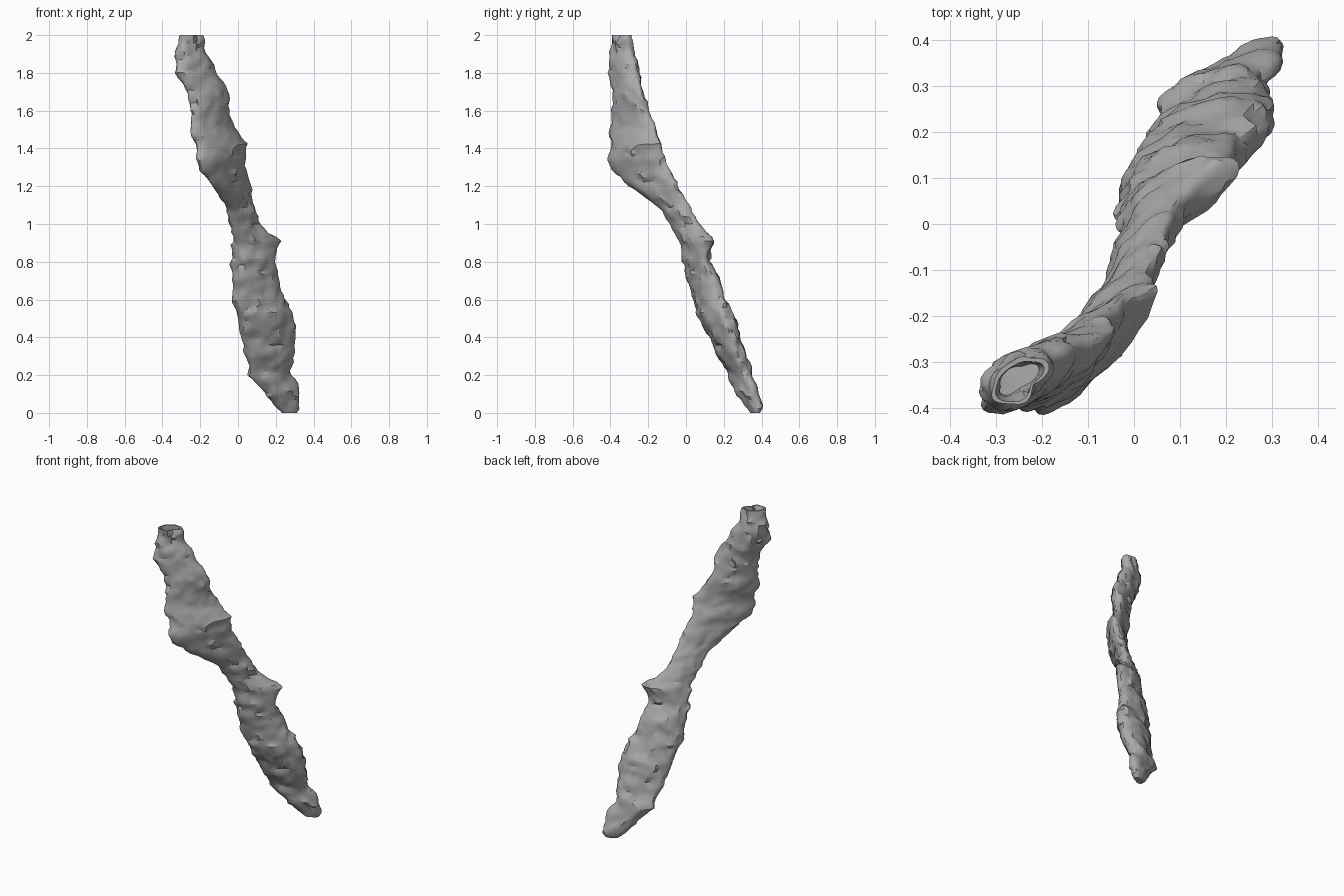
import bpy, bmesh, math
from mathutils import Vector, noise

old = bpy.data.objects.get("Cube")
if old:
    bpy.data.objects.remove(old, do_unlink=True)

# Cross-section limits in hundredths: height, x low, x high, y low, y high
SECTIONS = [
    (0, 23, 31, 34, 39), (3, 20, 33, 32, 41), (10, 15, 32, 27, 39),
    (20, 6, 28, 23, 35), (30, 5, 30, 17, 31), (40, 1, 30, 12, 29),
    (48, 0, 31, 8, 27), (60, -3, 25, 4, 21), (72, -3, 21, 1, 18),
    (80, -3, 19, -1, 13), (87, -3, 20, -2, 13), (92, -3, 22, -4, 15),
    (99, -4, 12, -8, 8), (110, -6, 8, -15, 1), (120, -14, 6, -31, -4),
    (126, -18, 5, -36, -7), (133, -22, 4, -42, -10), (142, -22, 5, -40, -13),
    (150, -25, -1, -40, -16), (160, -25, -5, -39, -20),
    (170, -27, -5, -39, -23), (180, -33, -11, -41, -24),
    (190, -33, -17, -40, -27), (200, -31, -19, -39, -29),
]
SIDES, ROWS = 32, 90


def section_at(z):
    """Centre and half widths of the body at height z."""
    h = z * 100
    for low, high in zip(SECTIONS, SECTIONS[1:]):
        if h <= high[0] + 1e-6:
            break
    t = (h - low[0]) / (high[0] - low[0])
    x0, x1, y0, y1 = [(a + (b - a) * t) / 100 for a, b in zip(low[1:], high[1:])]
    return (x0 + x1) / 2, (y0 + y1) / 2, (x1 - x0) / 2, (y1 - y0) / 2


def slant(z):
    """How strongly the oval is flattened along the diagonal."""
    if z < 0.8:
        return 0.55
    return min(0.86, 0.98 - 0.75 * abs(z - 1.36))


def ring(bm, z, scale=1.0, rough=1.0):
    """Slanted oval with a lumpy, ridged outline."""
    cx, cy, a, b = section_at(z)
    lean = math.acos(slant(z))
    verts = []
    for i in range(SIDES):
        t = math.tau * i / SIDES
        off = Vector((a * math.cos(t), b * math.cos(t - lean), 0)) * scale
        p = Vector((cx, cy, z)) + off
        broad = noise.noise(Vector((off.x * 10, off.y * 10, z * 12)))
        fine = noise.noise(Vector((off.x * 22, off.y * 22, z * 24 + 7)))
        ridge = abs(noise.noise(Vector((off.x * 14, off.y * 14, z * 18 + 3))))
        bump = 0.014 * broad + 0.014 * fine + 0.02 * (ridge - 0.15)
        p += off.normalized() * bump * rough
        if 0.01 < z < 1.98:
            p.z += 0.012 * rough * noise.noise(p * 16)
        verts.append(bm.verts.new(p))
    return verts


def bridge(bm, lower, upper):
    for i in range(SIDES):
        j = (i + 1) % SIDES
        bm.faces.new((lower[i], lower[j], upper[j], upper[i]))


# Twisted, lumpy body with a rounded foot and a hollow, open top
bm = bmesh.new()
heights = [2 * i / ROWS for i in range(ROWS + 1)]
rings = [ring(bm, z, rough=0.3 if z < 0.04 else 1.0) for z in heights]
for lower, upper in zip(rings, rings[1:]):
    bridge(bm, lower, upper)
bm.faces.new(list(reversed(rings[0])))

# Hollow inside the open end
inner = [ring(bm, z, s, 0.8) for z, s in ((2.0, 0.8), (1.95, 0.72), (1.9, 0.5))]
for lower, upper in zip([rings[-1]] + inner, inner):
    bridge(bm, lower, upper)
bm.faces.new(inner[-1])

bmesh.ops.recalc_face_normals(bm, faces=bm.faces)
bmesh.ops.triangulate(bm, faces=bm.faces)
mesh = bpy.data.meshes.new("lumpy_body")
bm.to_mesh(mesh)
bm.free()

grey = bpy.data.materials.new("plain grey")
grey.use_nodes = True
colour = (0.4, 0.4, 0.4, 1)
grey.diffuse_color = colour
grey.node_tree.nodes["Principled BSDF"].inputs["Base Color"].default_value = colour
mesh.materials.append(grey)

body = bpy.data.objects.new("lumpy_body", mesh)
bpy.context.collection.objects.link(body)
bpy.context.view_layer.objects.active = body
body.select_set(True)
bpy.ops.object.shade_smooth_by_angle(angle=math.radians(30))
